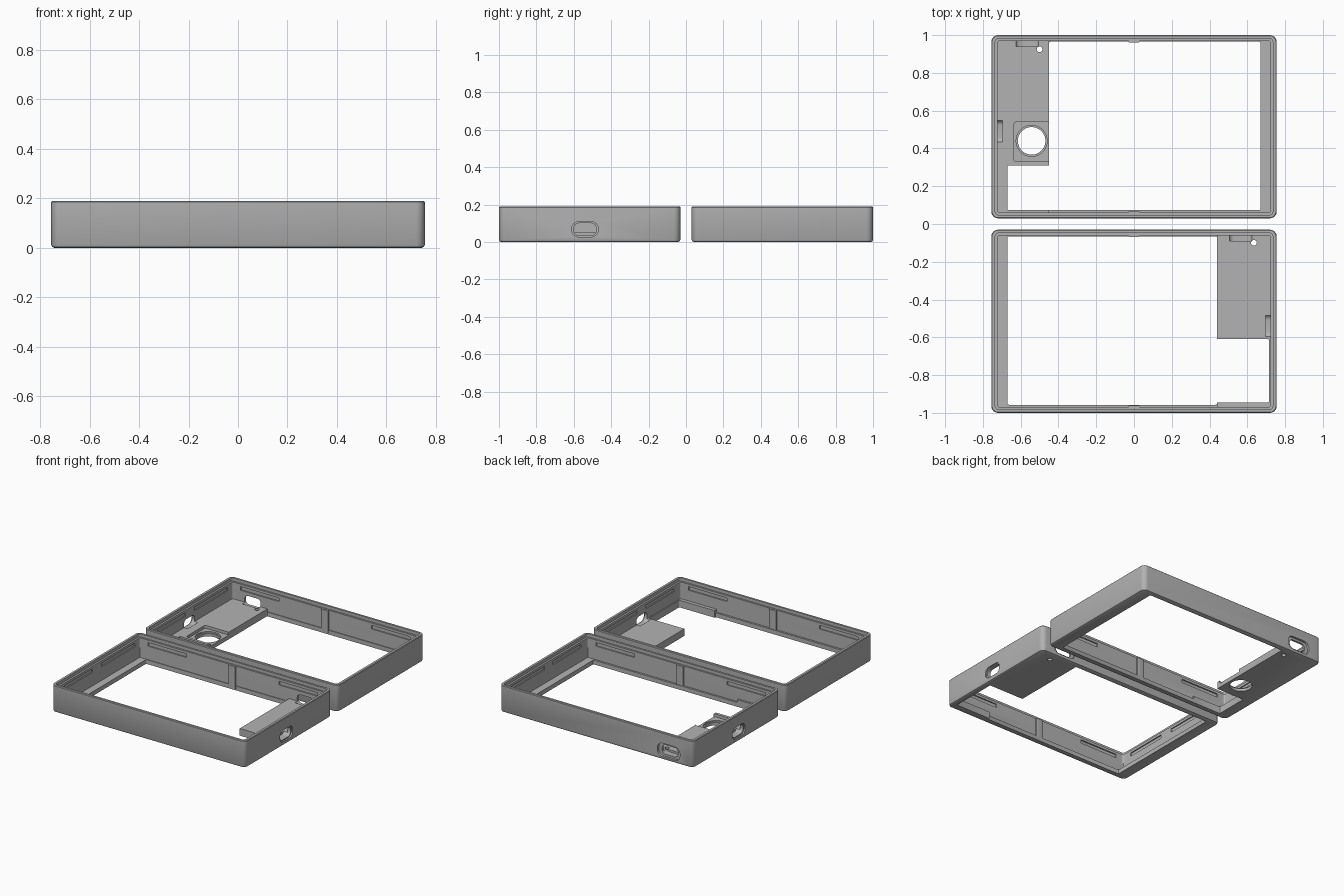
import bpy, bmesh, math
from mathutils import Matrix

if "Cube" in bpy.data.objects:
    bpy.data.objects.remove(bpy.data.objects["Cube"])

grey = bpy.data.materials.new("mid_grey")
grey.diffuse_color = (0.45, 0.45, 0.45, 1)
grey.use_nodes = True
grey.node_tree.nodes["Principled BSDF"].inputs["Base Color"].default_value = grey.diffuse_color


def loft(name, cx, cy, hx, hy, radius, rings, matrix=None, seg=6):
    """Closed rounded-rectangle solid; rings are (z, inset) pairs."""
    bm = bmesh.new()
    loops = []
    for z, inset in rings:
        ax, ay, r = hx - inset, hy - inset, max(radius - inset, 0.002)
        loop = []
        for q, (sx, sy) in enumerate(((1, 1), (-1, 1), (-1, -1), (1, -1))):
            for i in range(seg + 1):
                a = math.pi / 2 * (q + i / seg)
                loop.append(bm.verts.new((cx + sx * (ax - r) + r * math.cos(a),
                                          cy + sy * (ay - r) + r * math.sin(a), z)))
        loops.append(loop)
    n = len(loops[0])
    for low, high in zip(loops, loops[1:]):
        for i in range(n):
            j = (i + 1) % n
            bm.faces.new((low[i], low[j], high[j], high[i]))
    bm.faces.new(loops[0][::-1])
    bm.faces.new(loops[-1])
    if matrix:
        bm.transform(matrix)
    bmesh.ops.recalc_face_normals(bm, faces=bm.faces)
    mesh = bpy.data.meshes.new(name)
    bm.to_mesh(mesh)
    bm.free()
    mesh.materials.append(grey)
    obj = bpy.data.objects.new(name, mesh)
    bpy.context.collection.objects.link(obj)
    return obj


def block(x0, x1, y0, y1, z0, z1, r=0.003):
    return loft("cutter", (x0 + x1) / 2, (y0 + y1) / 2, abs(x1 - x0) / 2,
                abs(y1 - y0) / 2, r, [(z0, 0), (z1, 0)], seg=3)


def disc(x, y, r, z0, z1):
    return loft("cutter", x, y, r, r, r, [(z0, 0), (z1, 0)], seg=10)


def wall_slot(axis, side, at, wall, width, height, depth):
    """Rounded slot through an outer wall, starting just outside it."""
    if axis == 'X':
        m = Matrix(((0, 0, side, side * wall), (1, 0, 0, at), (0, 1, 0, 0.068), (0, 0, 0, 1)))
    else:
        m = Matrix(((1, 0, 0, at), (0, 0, 1, wall), (0, 1, 0, 0.068), (0, 0, 0, 1)))
    return loft("cutter", 0, 0, width / 2, height / 2, height * 0.42,
                [(-depth, 0), (0.03, 0)], m)


def boolean(obj, tool, operation):
    mod = obj.modifiers.new("cut", 'BOOLEAN')
    mod.operation, mod.solver, mod.object = operation, 'EXACT', tool
    bpy.context.view_layer.update()
    mesh = bpy.data.meshes.new_from_object(obj.evaluated_get(bpy.context.evaluated_depsgraph_get()))
    obj.modifiers.clear()
    obj.data = mesh
    bpy.data.objects.remove(tool)


def build_case(name, s, cy, panel_x, panel_y, notch_x, notch_y, hole, camera):
    # outer shell with rounded corners and softened edges
    case = loft(name, 0, 0, 0.755, 0.485, 0.035,
                [(0, 0.012), (0.004, 0.004), (0.012, 0), (0.186, 0), (0.19, 0.004)])
    cut = [
        # cavity, stepped rim and lowered lip beside the panel
        loft("cutter", 0, 0, 0.722, 0.455, 0.012, [(0.05, 0), (0.3, 0)]),
        loft("cutter", 0, 0, 0.735, 0.467, 0.018, [(0.168, 0), (0.3, 0)]),
        block(-s * 0.722, s * panel_x, -0.455, 0.455, 0.03, 0.1),
        # screen opening and notch below the panel
        block(-s * 0.67, s * panel_x, -0.442, 0.45, -0.1, 0.1, 0.008),
        block(s * (panel_x - 0.05), s * notch_x, notch_y, panel_y, -0.1, 0.1, 0.006),
        # screw hole in the panel
        disc(hole[0], hole[1], 0.015, -0.1, 0.1),
        # side port and end port with their recesses
        wall_slot('X', s, -0.025, 0.755, 0.14, 0.08, 0.01),
        wall_slot('X', s, -0.025, 0.755, 0.12, 0.066, 0.06),
        wall_slot('Y', 1, s * 0.565, 0.485, 0.175, 0.095, 0.016),
        wall_slot('Y', 1, s * 0.565, 0.485, 0.125, 0.065, 0.06),
    ]
    if camera:
        # square seat and lens hole
        cut += [loft("cutter", -0.542, -0.08, 0.093, 0.105, 0.012, [(0.03, 0), (0.1, 0)]),
                disc(-0.542, -0.075, 0.082, 0.02, 0.1),
                disc(-0.542, -0.075, 0.073, -0.1, 0.1)]
    # catch grooves along the long walls
    for side in (-1, 1):
        for x in (-1, 1):
            cut.append(block(x * 0.36, x * 0.66, side * 0.44, side * 0.464, 0.125, 0.15))
    # catch grooves along the short walls
    for side in (-1, 1):
        for y0, y1 in ((-0.38, -0.07), (0.03, 0.4)):
            cut.append(block(side * 0.70, side * 0.73, y0, y1, 0.125, 0.15))
    for tool in cut:
        boolean(case, tool, 'DIFFERENCE')
    # centre ribs on the long walls
    for side in (-1, 1):
        boolean(case, block(-0.028, 0.028, side * 0.446, side * 0.46, 0.01, 0.166), 'UNION')
    case.location = (0, cy, 0)
    bpy.ops.object.select_all(action='DESELECT')
    case.select_set(True)
    bpy.context.view_layer.objects.active = case
    bpy.ops.object.shade_smooth_by_angle(angle=math.radians(30))


build_case("back_case", -1, 0.515, 0.45, -0.205, 0.67, -0.442, (-0.50, 0.41), True)
build_case("front_case", 1, -0.515, 0.44, -0.095, 0.715, -0.43, (0.635, 0.415), False)
